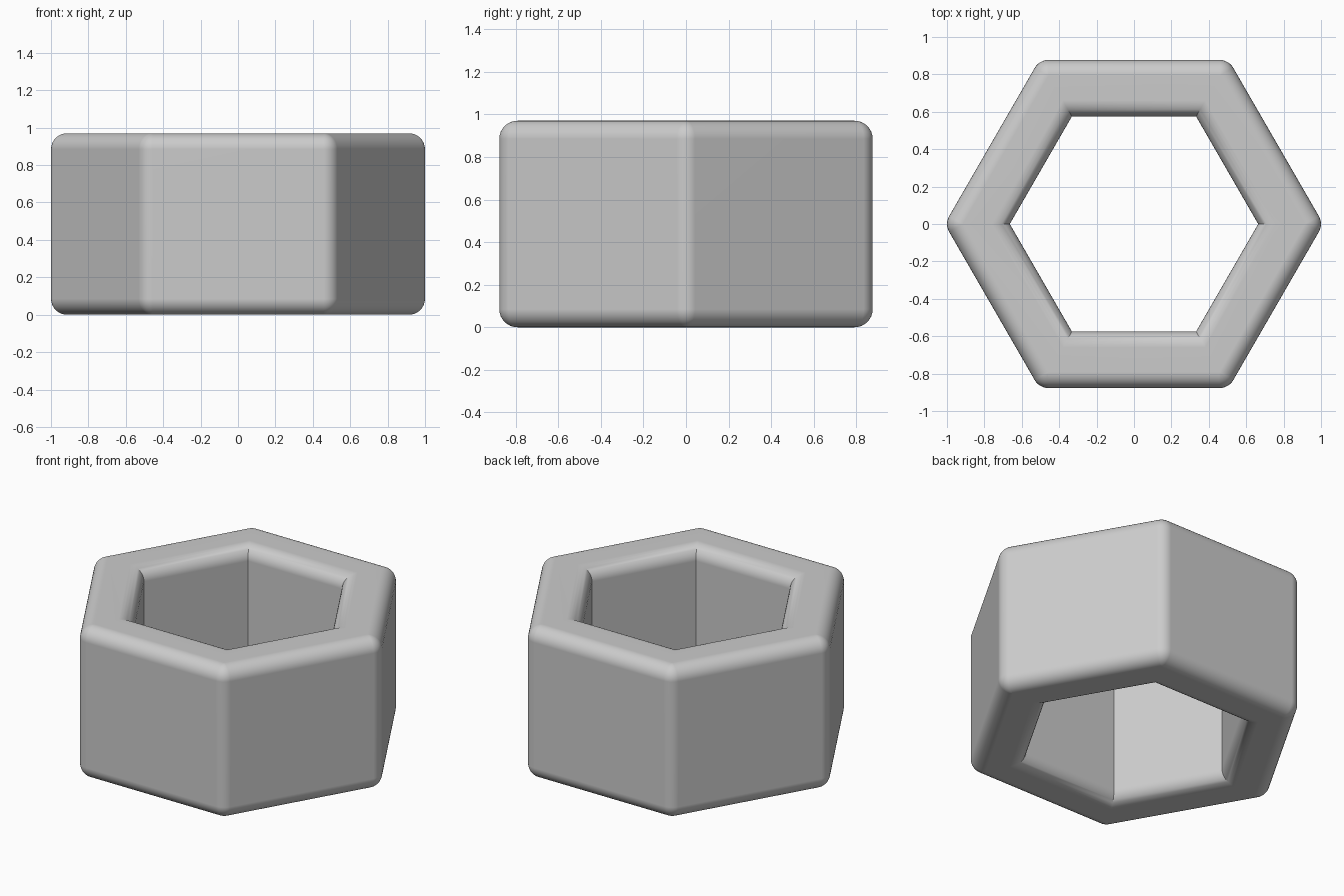
import bpy, bmesh, math

if "Cube" in bpy.data.objects:
    bpy.data.objects.remove(bpy.data.objects["Cube"], do_unlink=True)

HEIGHT = 0.97
OUTER = 0.877      # outer flat distance from the axis
INNER = 0.575      # hole flat distance from the axis
FILLET = 0.085
STEPS = 8          # segments in each rim fillet
ARC = 6            # segments in each rounded vertical corner

grey = bpy.data.materials.new("grey metal")
grey.use_nodes = True
colour = (0.6, 0.6, 0.6, 1)
grey.diffuse_color = colour
grey.node_tree.nodes["Principled BSDF"].inputs["Base Color"].default_value = colour


def hex_ring(bm, apothem, round_radius, z):
    """Hexagon loop whose corners are rounded by round_radius."""
    core = (apothem - round_radius) / math.cos(math.pi / 6)
    loop = []
    for k in range(6):
        corner = k * math.pi / 3
        for i in range(ARC + 1):
            a = corner + (i / ARC - 0.5) * math.pi / 3
            loop.append(bm.verts.new((core * math.cos(corner) + round_radius * math.cos(a),
                                      core * math.sin(corner) + round_radius * math.sin(a), z)))
    return loop


# Closed cross-section: outer wall, top rim, hole wall, bottom rim
turns = [i / STEPS * math.pi / 2 for i in range(STEPS + 1)]
top_z, low_z = HEIGHT - FILLET, FILLET
bm = bmesh.new()
rings = []
for t in turns:                                   # outer top fillet
    d = FILLET * math.cos(t)
    rings.append(hex_ring(bm, OUTER - FILLET + d, d, top_z + FILLET * math.sin(t)))
for t in reversed(turns):                         # hole top fillet, sharp corners
    rings.append(hex_ring(bm, INNER + FILLET * (1 - math.cos(t)), 0, top_z + FILLET * math.sin(t)))
for t in turns:                                   # hole bottom fillet
    rings.append(hex_ring(bm, INNER + FILLET * (1 - math.cos(t)), 0, low_z - FILLET * math.sin(t)))
for t in reversed(turns):                         # outer bottom fillet
    d = FILLET * math.cos(t)
    rings.append(hex_ring(bm, OUTER - FILLET + d, d, low_z - FILLET * math.sin(t)))

for a, b in zip(rings, rings[1:] + rings[:1]):
    n = len(a)
    for i in range(n):
        j = (i + 1) % n
        bm.faces.new((a[i], a[j], b[j], b[i]))
bmesh.ops.remove_doubles(bm, verts=bm.verts[:], dist=0.0002)
bmesh.ops.recalc_face_normals(bm, faces=bm.faces[:])

mesh = bpy.data.meshes.new("hex_nut")
bm.to_mesh(mesh)
bm.free()
mesh.materials.append(grey)
nut = bpy.data.objects.new("hex_nut", mesh)
bpy.context.collection.objects.link(nut)

# Smooth fillets, crisp hole corners and flat sides
bpy.ops.object.select_all(action="DESELECT")
nut.select_set(True)
bpy.context.view_layer.objects.active = nut
bpy.ops.object.shade_smooth_by_angle(angle=math.radians(30))
weighted = nut.modifiers.new("flat_sides", "WEIGHTED_NORMAL")
weighted.keep_sharp = True
